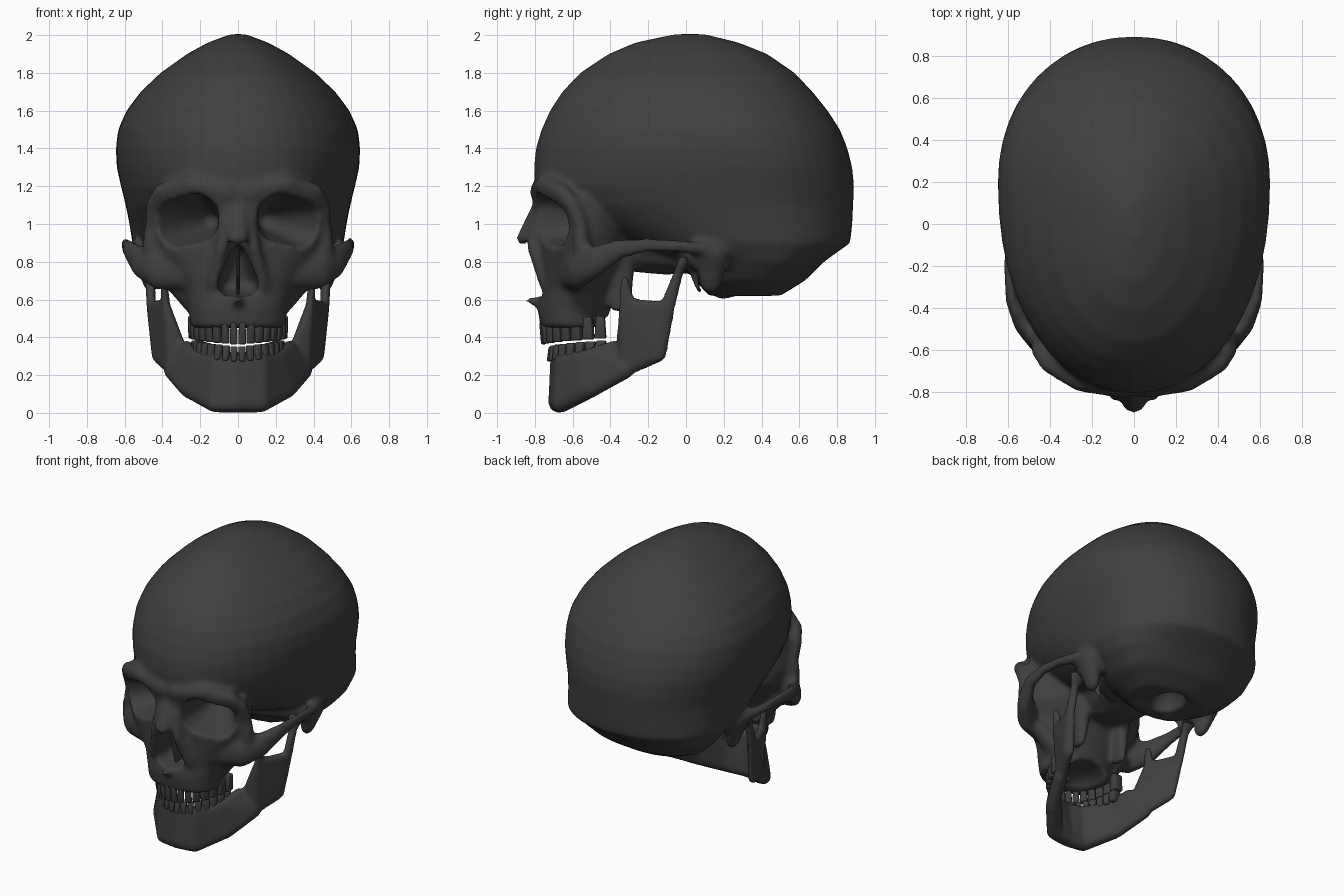
import bpy, bmesh, math
from mathutils import Matrix, Vector

if "Cube" in bpy.data.objects:
    bpy.data.objects.remove(bpy.data.objects["Cube"], do_unlink=True)

bone = bpy.data.materials.new("dark_bone")
bone.use_nodes = True
bone.diffuse_color = (0.05, 0.05, 0.05, 1)
bone.node_tree.nodes["Principled BSDF"].inputs["Base Color"].default_value = (0.05, 0.05, 0.05, 1)

# Unit ball points shared by all hulls
ball = bmesh.new()
bmesh.ops.create_icosphere(ball, subdivisions=2, radius=1)
ball_points = [v.co.copy() for v in ball.verts]
ball.free()


def make_object(name, bm):
    bmesh.ops.recalc_face_normals(bm, faces=bm.faces[:])
    mesh = bpy.data.meshes.new(name)
    bm.to_mesh(mesh)
    bm.free()
    mesh.materials.append(bone)
    obj = bpy.data.objects.new(name, mesh)
    bpy.context.collection.objects.link(obj)
    return obj


def finish(obj):
    """Apply the modifiers and shade smooth."""
    bpy.ops.object.select_all(action='DESELECT')
    obj.select_set(True)
    bpy.context.view_layer.objects.active = obj
    bpy.ops.object.convert(target='MESH')
    bpy.ops.object.shade_smooth_by_angle(angle=math.radians(50))


def remesh(obj, size):
    mod = obj.modifiers.new("Remesh", 'REMESH')
    mod.mode = 'VOXEL'
    mod.voxel_size = size


def smooth(obj, count):
    mod = obj.modifiers.new("Smooth", 'SMOOTH')
    mod.factor, mod.iterations = 0.5, count


def hull(bm, balls, mirror=True):
    """Convex hull around ellipsoids given as (x, y, z, rx, ry, rz)."""
    for side in ((1, -1) if mirror else (1,)):
        verts = [bm.verts.new((side * (x + p.x * rx), y + p.y * ry, z + p.z * rz))
                 for x, y, z, rx, ry, rz in balls for p in ball_points]
        bmesh.ops.convex_hull(bm, input=verts)
        for v in [v for v in bm.verts if not v.link_faces]:
            bm.verts.remove(v)


def chain(bm, stations, mirror=True):
    """Hulls between consecutive stations (each one ellipsoid or a list)."""
    groups = [s if isinstance(s, list) else [s] for s in stations]
    for a, b in zip(groups, groups[1:]):
        hull(bm, a + b, mirror)


def loft(bm, rings, middle, power, count=48):
    """Stack of superellipse rings given as (z, front, back, half width)."""
    def bend(v):
        return math.copysign(abs(v) ** (2 / power), v)
    loops = []
    for z, front, back, width in rings:
        yc = front + middle * (back - front)
        loop = []
        for i in range(count):
            t = math.tau * i / count
            s = bend(math.sin(t))
            loop.append(bm.verts.new((width * bend(math.cos(t)), yc + s * (back - yc if s > 0 else yc - front), z)))
        loops.append(loop)
    for a, b in zip(loops, loops[1:]):
        for i in range(count):
            j = (i + 1) % count
            bm.faces.new((a[i], a[j], b[j], b[i]))
    bm.faces.new(loops[0][::-1])
    bm.faces.new(loops[-1])


# Braincase and the core of the face
bm = bmesh.new()
loft(bm, [(0.62, 0.12, 0.5, 0.26), (0.7, 0.05, 0.63, 0.42), (0.8, -0.02, 0.73, 0.51),
          (0.9, -0.35, 0.87, 0.56), (1.0, -0.55, 0.88, 0.575), (1.1, -0.72, 0.885, 0.595),
          (1.2, -0.8, 0.89, 0.62), (1.3, -0.805, 0.88, 0.642), (1.4, -0.795, 0.855, 0.647),
          (1.5, -0.765, 0.815, 0.635), (1.6, -0.72, 0.75, 0.59), (1.7, -0.655, 0.67, 0.515),
          (1.8, -0.56, 0.575, 0.41), (1.9, -0.41, 0.43, 0.27), (1.96, -0.27, 0.28, 0.16),
          (2.005, -0.06, 0.1, 0.04)], 0.6, 2.15)
loft(bm, [(0.45, -0.77, -0.42, 0.25), (0.55, -0.785, -0.4, 0.26), (0.65, -0.77, -0.38, 0.29),
          (0.75, -0.77, -0.35, 0.35), (0.85, -0.77, -0.3, 0.42), (0.95, -0.78, -0.3, 0.45),
          (1.05, -0.8, -0.3, 0.45), (1.15, -0.81, -0.35, 0.45)], 0.5, 2.2)

# Brow, outer eye rim and lower corner
chain(bm, [(0.05, -0.76, 1.17, .07, .07, .07), (0.25, -0.74, 1.21, .06, .06, .06),
           (0.4, -0.66, 1.17, .05, .05, .05), (0.455, -0.6, 1.1, .035, .04, .04),
           (0.465, -0.56, 1.0, .03, .035, .04), (0.45, -0.55, 0.87, .06, .05, .06)])
# Cheekbone and arch
chain(bm, [(0.27, -0.62, 0.74, .08, .06, .09), (0.42, -0.57, 0.76, .08, .06, .11),
           (0.52, -0.48, 0.8, .05, .05, .09), (0.58, -0.36, 0.865, .03, .05, .055),
           (0.595, -0.2, 0.89, .025, .05, .04), (0.58, -0.02, 0.88, .03, .05, .035),
           (0.54, 0.1, 0.87, .04, .06, .04)])
chain(bm, [(0.35, -0.55, 0.71, .06, .05, .05), (0.22, -0.52, 0.54, .04, .08, .04)])
# Nose bridge, nose sides and nasal spine
chain(bm, [(0, -0.78, 1.08, .05, .04, .05), (0, -0.865, 0.92, .055, .035, .03)], False)
chain(bm, [(0.06, -0.79, 1.02, .03, .03, .03), (0.085, -0.81, 0.88, .035, .035, .035),
           (0.13, -0.74, 0.68, .04, .04, .04)])
chain(bm, [(0, -0.75, 0.58, .05, .04, .03), (0, -0.835, 0.595, .018, .018, .018)], False)
# Skull base: central body, wing plates, petrous ridge, mastoid, styloid, condyle
hull(bm, [(0, -0.1, 0.85, .22, .4, .12)], False)
chain(bm, [(0.16, -0.32, 0.85, .06, .06, .06), (0.17, -0.35, 0.56, .025, .06, .03)])
chain(bm, [(0.15, -0.02, 0.8, .06, .06, .06), (0.46, 0.08, 0.83, .08, .08, .08)])
chain(bm, [(0.5, 0.14, 0.85, .07, .1, .08), (0.46, 0.13, 0.69, .04, .06, .06)])
chain(bm, [(0.36, 0.03, 0.78, .03, .03, .03), (0.34, 0.07, 0.64, .016, .016, .016)])
chain(bm, [(0.12, 0.22, 0.72, .07, .1, .06), (0.13, 0.2, 0.64, .04, .07, .04)])
skull = make_object("skull", bm)

# Cutters: eye sockets, nose opening, palate and spinal opening
bm = bmesh.new()
hull(bm, [(0.225, -0.74, 1.03, .13, .1, .135), (0.34, -0.7, 1.0, .13, .1, .13),
          (0.225, -1.05, 1.03, .13, .1, .135), (0.36, -1.05, 0.99, .13, .1, .13),
          (0.15, -0.4, 1.02, .05, .05, .05)])
hull(bm, [(0, -0.8, 0.84, .045, .22, .05)] +
     [(s * 0.06, -0.8, 0.68, .05, .25, .065) for s in (1, -1)], False)
hull(bm, [(0, -0.52, 0.43, .16, .19, .09), (0, -0.35, 0.42, .16, .1, .09)], False)
hull(bm, [(0, 0.34, 0.6, .11, .14, .16)], False)
cutter = make_object("opening_cutter", bm)
cutter.hide_render = True

remesh(skull, 0.016)
cut = skull.modifiers.new("Openings", 'BOOLEAN')
cut.operation, cut.solver, cut.object = 'DIFFERENCE', 'EXACT', cutter
remesh(skull, 0.016)
smooth(skull, 5)
finish(skull)
bpy.data.objects.remove(cutter, do_unlink=True)

# Nasal septum
bm = bmesh.new()
hull(bm, [(0, -0.62, 0.64, .01, .1, .03), (0, -0.66, 0.9, .01, .12, .03)], False)
finish(make_object("nasal_septum", bm))

# Lower jaw: body, ramus, coronoid and condyle
bm = bmesh.new()
chain(bm, [[(0, -0.675, 0.05, .05, .055, .05), (0, -0.685, 0.28, .04, .035, .045)],
           [(0.12, -0.66, 0.05, .05, .05, .05), (0.12, -0.66, 0.28, .04, .035, .045)],
           [(0.27, -0.5, 0.13, .04, .05, .05), (0.22, -0.53, 0.29, .035, .05, .045)],
           [(0.36, -0.32, 0.23, .035, .05, .05), (0.27, -0.38, 0.34, .035, .05, .045)]])
hull(bm, [(0.43, -0.15, 0.32, .03, .05, .055), (0.36, -0.3, 0.25, .03, .05, .05),
          (0.31, -0.33, 0.36, .03, .04, .04), (0.385, -0.315, 0.58, .022, .04, .03),
          (0.46, -0.1, 0.56, .025, .045, .03)])
chain(bm, [(0.385, -0.31, 0.58, .025, .045, .03), (0.39, -0.325, 0.7, .02, .025, .025)])
chain(bm, [(0.46, -0.1, 0.56, .025, .045, .03), (0.465, -0.04, 0.74, .03, .025, .03),
           (0.465, -0.015, 0.8, .06, .03, .03)])
jaw = make_object("lower_jaw", bm)
remesh(jaw, 0.014)
smooth(jaw, 4)
finish(jaw)


def teeth(name, length, width, root, tip):
    """Row of tapered blocks along a half ellipse, rising towards the back."""
    bm = bmesh.new()
    step = math.pi / 16
    for i in range(16):
        t = (i - 7.5) * step
        back = abs(t) / (math.pi / 2)
        along = Vector((width * math.cos(t), length * math.sin(t), 0))
        spot = Vector((width * math.sin(t), -0.42 - length * math.cos(t), (root + tip) / 2 + 0.035 * back))
        place = (Matrix.Translation(spot) @ Matrix.Rotation(math.atan2(along.y, along.x), 4, 'Z')
                 @ Matrix.Diagonal((along.length * step * 0.93, 0.045 + 0.03 * back, abs(root - tip), 1)))
        block = bmesh.ops.create_cube(bm, size=1)["verts"]
        for v in block:
            if v.co.z * (root - tip) > 0:
                v.co.x *= 0.72
            else:
                v.co.y *= 0.5 + 0.4 * back
        bmesh.ops.transform(bm, matrix=place, verts=block)
    row = make_object(name, bm)
    bevel = row.modifiers.new("Bevel", 'BEVEL')
    bevel.width, bevel.segments = 0.009, 2
    finish(row)


teeth("upper_teeth", 0.335, 0.23, 0.48, 0.36)
teeth("lower_teeth", 0.295, 0.215, 0.27, 0.35)
